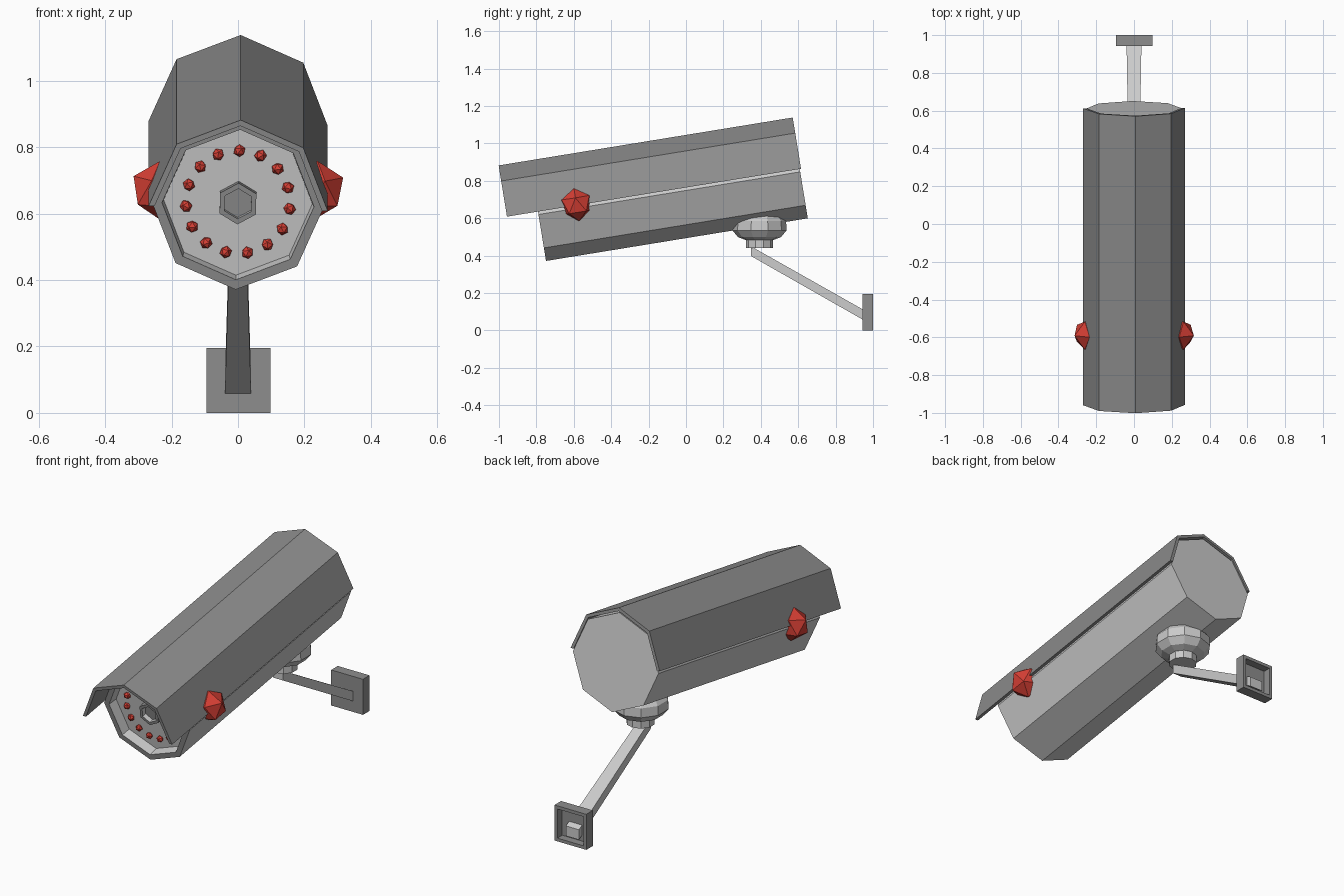
import bpy, bmesh, math
from mathutils import Matrix, Vector

if "Cube" in bpy.data.objects:
    bpy.data.objects.remove(bpy.data.objects["Cube"])


def material(name, rgb):
    m = bpy.data.materials.new(name)
    m.diffuse_color = (*rgb, 1)
    m.use_nodes = True
    m.node_tree.nodes["Principled BSDF"].inputs["Base Color"].default_value = m.diffuse_color
    return m


LIGHT = material("light grey", (0.60, 0.60, 0.60))
DARK = material("dark grey", (0.27, 0.27, 0.27))
RED = material("red", (0.68, 0.05, 0.035))


def finish(name, bm, mats, matrix=Matrix()):
    bmesh.ops.recalc_face_normals(bm, faces=bm.faces[:])
    bm.transform(matrix)
    me = bpy.data.meshes.new(name)
    bm.to_mesh(me)
    bm.free()
    for m in mats:
        me.materials.append(m)
    ob = bpy.data.objects.new(name, me)
    bpy.context.collection.objects.link(ob)
    return ob


def lathe(name, profile, sides, matrix, mats, bands=None):
    """Rings of (radius, position) along local Y, capped at both ends.
    bands: material index for start cap, each band, end cap."""
    bm = bmesh.new()
    rings = []
    for r, y in profile:
        rings.append([bm.verts.new((r * math.sin(2 * math.pi * i / sides), y,
                                    r * math.cos(2 * math.pi * i / sides)))
                      for i in range(sides)])
    bands = bands or [0] * (len(rings) + 1)
    bm.faces.new(rings[0]).material_index = bands[0]
    for k in range(len(rings) - 1):
        for i in range(sides):
            j = (i + 1) % sides
            f = bm.faces.new((rings[k][i], rings[k][j], rings[k + 1][j], rings[k + 1][i]))
            f.material_index = bands[k + 1]
    bm.faces.new(rings[-1]).material_index = bands[-1]
    return finish(name, bm, mats, matrix)


def loft(name, a, b, mat, matrix=Matrix()):
    """Solid between two matching polygons."""
    bm = bmesh.new()
    va = [bm.verts.new(p) for p in a]
    vb = [bm.verts.new(p) for p in b]
    n = len(a)
    for i in range(n):
        j = (i + 1) % n
        bm.faces.new((va[i], va[j], vb[j], vb[i]))
    bm.faces.new(va)
    bm.faces.new(vb)
    return finish(name, bm, [mat], matrix)


def gem(name, radius, matrix):
    bm = bmesh.new()
    bmesh.ops.create_icosphere(bm, subdivisions=1, radius=radius)
    return finish(name, bm, [RED], matrix)


# Tilted camera frame: local Y runs along the housing, origin at the front rim
CAM = (Matrix.Translation((0, -0.79, 0.627))
       @ Matrix.Rotation(math.radians(9.25), 4, 'X')
       @ Matrix.Rotation(math.radians(1.6), 4, 'Y'))
UP = Matrix.Rotation(math.radians(90), 4, 'X')

# Octagonal housing with dark front rim and recessed face
lathe("housing", [(0.259, 1.418), (0.259, 0), (0.229, 0), (0.224, 0.055)], 8, CAM,
      [LIGHT, DARK], [0, 0, 1, 0, 0])

# Hood: upper half of an octagonal shell
profile = []
for r, steps in ((0.27, range(-2, 3)), (0.252, range(2, -3, -1))):
    for s in steps:
        t = s * math.pi / 4
        profile.append((r * math.sin(t), 0.016 + r * math.cos(t)))
loft("hood", [(x, -0.168, z) for x, z in profile],
     [(x, 1.425, z) for x, z in profile], DARK, CAM)

# Lens tube
lathe("lens", [(0.063, 0.06), (0.063, 0.018), (0.046, 0.018), (0.046, 0.045)], 6, CAM,
      [DARK, LIGHT], [0, 0, 0, 1, 0])

# Ring of small red lights
for i in range(15):
    a = 2 * math.pi * i / 15
    gem(f"face_light_{i + 1}", 0.019, CAM @ Matrix.Translation(
        (0.157 * math.sin(a), 0.05, 0.157 * math.cos(a))) @ Matrix.Rotation(a, 4, 'Y'))

# Side warning lights
for side, label in ((-1, "left"), (1, "right")):
    gem(f"side_light_{label}", 0.088, Matrix.Translation((side * 0.237, -0.585, 0.672))
        @ CAM.to_3x3().to_4x4() @ Matrix.Rotation(0 if side > 0 else math.pi, 4, 'Z'))

# Swivel dome and collar under the housing
SWIVEL = Matrix.Translation((0, 0.393, 0)) @ UP
lathe("swivel_dome", [(0.075, 0.484), (0.115, 0.499), (0.145, 0.535), (0.142, 0.585),
                      (0.115, 0.62), (0.06, 0.635)], 10, SWIVEL, [LIGHT])
lathe("swivel_collar", [(0.073, 0.442), (0.073, 0.49)], 10, SWIVEL, [LIGHT])


# Tapered arm running through the wall plate
def rect(y, half, z0, z1):
    return [(-half, y, z0), (half, y, z0), (half, y, z1), (-half, y, z1)]


loft("arm", rect(0.347, 0.029, 0.398, 0.45), rect(0.985, 0.04, 0.035, 0.09), LIGHT)

# Wall plate, hollow at the back
bm = bmesh.new()
bmesh.ops.create_cube(bm, size=1, matrix=Matrix.Translation((0.002, 0.9715, 0.0975))
                      @ Matrix.Diagonal((0.193, 0.057, 0.195, 1)))
bm.normal_update()
back = [f for f in bm.faces if f.normal.y > 0.9]
bmesh.ops.inset_region(bm, faces=back, thickness=0.025)
hollow = max((f for f in bm.faces if f.normal.y > 0.9),
             key=lambda f: -(f.calc_center_median() - Vector((0.002, 1, 0.0975))).length)
ret = bmesh.ops.extrude_discrete_faces(bm, faces=[hollow])
for f in ret["faces"]:
    bmesh.ops.translate(bm, verts=f.verts[:], vec=(0, -0.042, 0))
finish("wall_plate", bm, [DARK])
